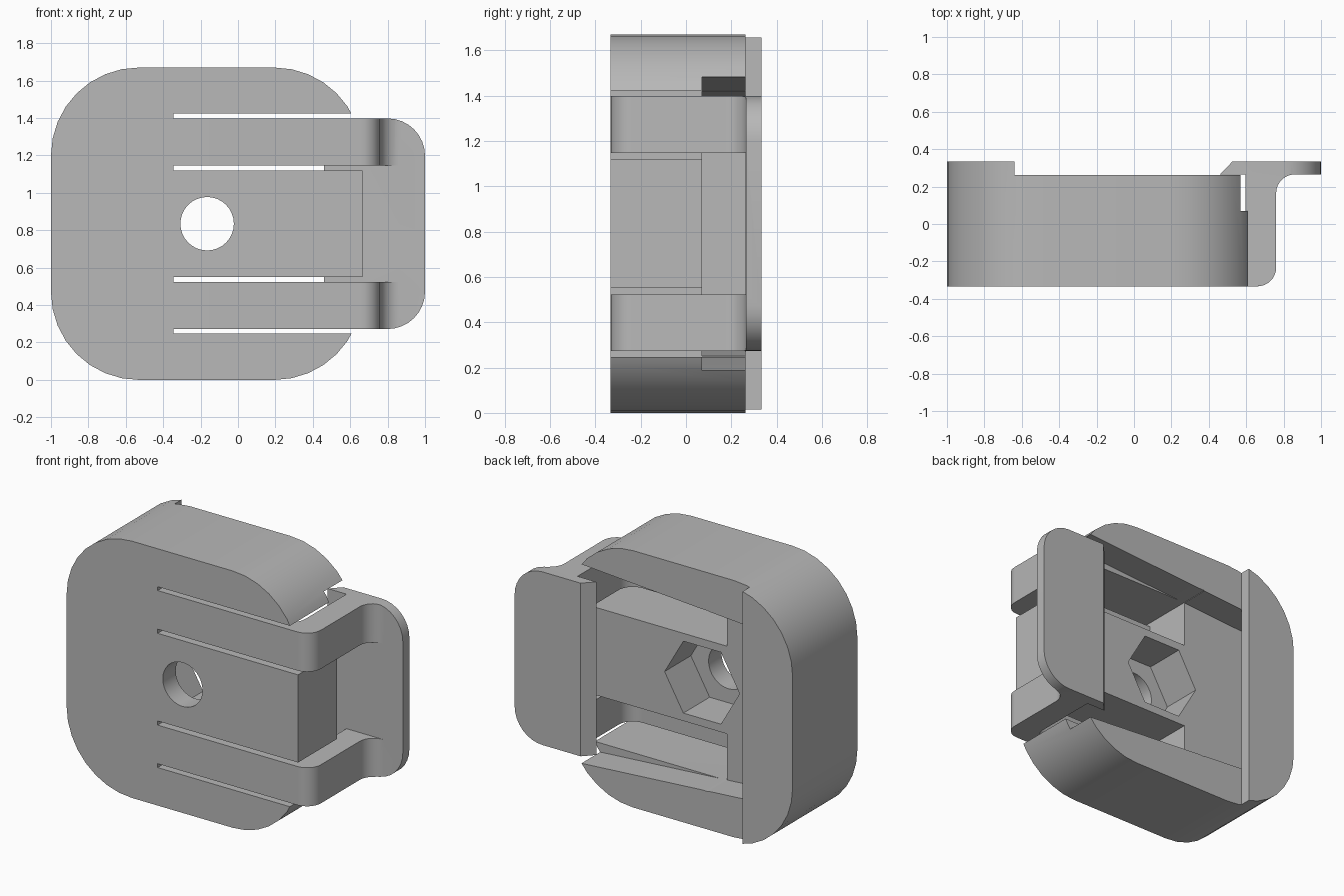
import bpy, bmesh, math
from mathutils import Vector

cube = bpy.data.objects.get("Cube")
if cube:
    bpy.data.objects.remove(cube, do_unlink=True)

grey = bpy.data.materials.new("plain grey")
grey.use_nodes = True
grey.diffuse_color = (0.48, 0.48, 0.48, 1)
grey.node_tree.nodes["Principled BSDF"].inputs["Base Color"].default_value = grey.diffuse_color

BACK = 0.333       # half depth
MID = 0.835        # middle height
HOLE_X = -0.165    # screw axis


def rounded(corners, steps=8):
    """Outline from (a, b, radius) corners; radius rounds a right angle."""
    out = []
    for i, (a, b, r) in enumerate(corners):
        p = Vector((a, b))
        if r == 0:
            out.append(p)
            continue
        u = (Vector(corners[i - 1][:2]) - p).normalized()
        w = (Vector(corners[(i + 1) % len(corners)][:2]) - p).normalized()
        c = p + r * (u + w)
        for k in range(steps + 1):
            t = math.pi / 2 * k / steps
            out.append(c - r * (w * math.cos(t) + u * math.sin(t)))
    return out


def prism(name, outline, lo, hi, along="y"):
    """Extrude an x-z outline along y, or an x-y outline along z."""
    bm = bmesh.new()
    place = (lambda p, h: (p[0], h, p[1])) if along == "y" else (lambda p, h: (p[0], p[1], h))
    ends = [[bm.verts.new(place(p, h)) for p in outline] for h in (lo, hi)]
    bm.faces.new(ends[0])
    bm.faces.new(ends[1][::-1])
    n = len(outline)
    for i in range(n):
        j = (i + 1) % n
        bm.faces.new((ends[0][i], ends[1][i], ends[1][j], ends[0][j]))
    bmesh.ops.recalc_face_normals(bm, faces=bm.faces)
    mesh = bpy.data.meshes.new(name)
    bm.to_mesh(mesh)
    bm.free()
    mesh.materials.append(grey)
    ob = bpy.data.objects.new(name, mesh)
    bpy.context.collection.objects.link(ob)
    return ob


def block(x0, x1, y0, y1, z0, z1):
    return prism("cutter", [(x0, z0), (x1, z0), (x1, z1), (x0, z1)], y0, y1)


def ngon(radius, sides):
    return [(HOLE_X + radius * math.cos(math.tau * i / sides),
             MID + radius * math.sin(math.tau * i / sides)) for i in range(sides)]


def combine(ob, cutter, operation="DIFFERENCE"):
    mod = ob.modifiers.new("cut", "BOOLEAN")
    mod.operation = operation
    mod.solver = "EXACT"
    mod.object = cutter
    bpy.context.view_layer.update()
    result = ob.evaluated_get(bpy.context.evaluated_depsgraph_get())
    mesh = bpy.data.meshes.new_from_object(result)
    ob.modifiers.clear()
    ob.data = mesh
    bpy.data.objects.remove(cutter, do_unlink=True)


# Body: rounded square block with a raised lip along one back edge
R = 0.47
body = prism("body", rounded([(-1, 0, R), (0.665, 0, R), (0.665, 1.67, R), (-1, 1.67, R)]),
             -BACK, BACK)
combine(body, block(-0.64, 1.2, 0.262, 0.6, -0.2, 1.9))

# Tapered pocket that runs in under the lip
combine(body, prism("cutter", [(-0.85, MID - 0.55), (0.9, MID - 0.67),
                               (0.9, MID + 0.67), (-0.85, MID + 0.55)], 0.07, 0.262))

# Open channels for the two spring arms
for side in (-1, 1):
    z0, z1 = sorted((MID + side * 0.285, MID + side * 0.588))
    combine(body, block(-0.345, 1.2, -0.6, 0.6, z0, z1))

# Screw hole and hexagonal nut seat
combine(body, prism("cutter", ngon(0.143, 32), -0.6, 0.2))
combine(body, prism("cutter", ngon(0.27, 6), -0.2, 0.2))

# Spring clip: bent side profile, trimmed to a rounded plate, split into two arms
profile = rounded([(-0.345, -BACK, 0), (0.76, -BACK, 0.1), (0.76, 0.265, 0.1),
                   (1.1, 0.265, 0), (1.1, BACK, 0), (0.525, BACK, 0), (0.46, 0.265, 0),
                   (0.595, 0.265, 0), (0.595, -0.26, 0.1), (-0.345, -0.26, 0)])
clip = prism("spring_clip", profile, 0, 1.67, along="z")
low, high = MID - 0.563, MID + 0.563
combine(clip, prism("trim", rounded([(-0.6, low, 0), (1, low, 0.2), (1, high, 0.2),
                                     (-0.6, high, 0)]), -0.6, 0.6), "INTERSECT")
combine(clip, block(-0.6, 1.2, -0.6, 0.265, MID - 0.312, MID + 0.312))

# Smooth the rounded walls, keep edges sharp
bpy.ops.object.select_all(action="DESELECT")
for ob in (body, clip):
    ob.select_set(True)
bpy.context.view_layer.objects.active = body
bpy.ops.object.shade_smooth_by_angle(angle=math.radians(30))
